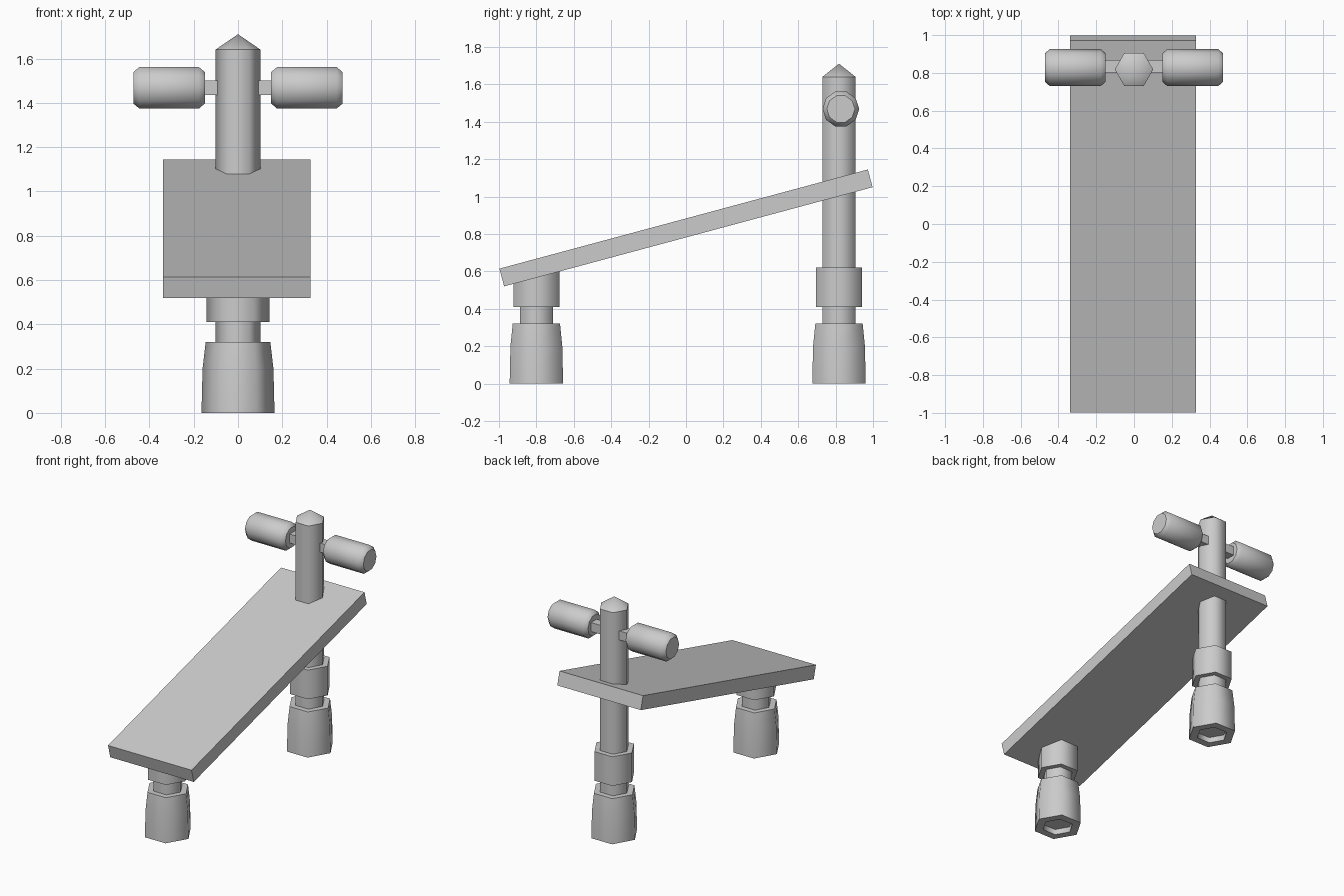
import bpy, bmesh, math
from mathutils import Matrix

cube = bpy.data.objects.get("Cube")
if cube:
    bpy.data.objects.remove(cube, do_unlink=True)

grey = bpy.data.materials.new("plain grey")
grey.use_nodes = True
colour = (0.6, 0.6, 0.6, 1)
grey.diffuse_color = colour
grey.node_tree.nodes["Principled BSDF"].inputs["Base Color"].default_value = colour


def finish(name, bm):
    bmesh.ops.recalc_face_normals(bm, faces=bm.faces[:])
    mesh = bpy.data.meshes.new(name)
    bm.to_mesh(mesh)
    bm.free()
    mesh.materials.append(grey)
    obj = bpy.data.objects.new(name, mesh)
    bpy.context.collection.objects.link(obj)
    return obj


def turned(name, profile, sides, place, soft=()):
    """Turn (radius, height) points about z; rings listed in soft stay smooth."""
    bm = bmesh.new()
    rings = []
    for r, z in profile:
        count = sides if r else 1
        angles = [2 * math.pi * i / sides for i in range(count)]
        rings.append([bm.verts.new((r * math.cos(a), r * math.sin(a), z)) for a in angles])
    for low, high in zip(rings, rings[1:]):
        for i in range(sides):
            j = (i + 1) % sides
            corners = [low[i % len(low)], low[j % len(low)], high[j % len(high)], high[i % len(high)]]
            bm.faces.new(list(dict.fromkeys(corners))).smooth = True
    for ring in (rings[0], rings[-1]):
        if len(ring) > 1:
            bm.faces.new(ring)
    for k, ring in enumerate(rings):
        if k not in soft and len(ring) > 1:
            for i in range(sides):
                bm.edges.get((ring[i], ring[(i + 1) % sides])).smooth = False
    bm.transform(place)
    return finish(name, bm)


def box(name, size, place):
    bm = bmesh.new()
    bmesh.ops.create_cube(bm, size=1, matrix=place @ Matrix.Diagonal((*size, 1)))
    return finish(name, bm)


# Hexagonal legs: hollow-bottomed foot, narrow neck and wider collar
foot = [(0.105, 0.04), (0.105, 0), (0.165, 0), (0.16, 0.2), (0.146, 0.32), (0.09, 0.32)]
for end, y in (("front", -0.8), ("back", 0.818)):
    place = Matrix.Translation((0, y, 0))
    turned(end + "_foot", foot, 6, place, soft=(3,))
    turned(end + "_neck", [(0.102, 0.3), (0.102, 0.43)], 6, place)
    turned(end + "_collar", [(0.142, 0.41), (0.142, 0.62)], 6, place)

# Tall pointed post rising through the board
turned("back_post", [(0.102, 0.6), (0.102, 1.64), (0, 1.71)], 6, Matrix.Translation((0, 0.818, 0)))

# Sloping board
box("sloping_board", (0.666, 2.04, 0.098),
    Matrix.Translation((-0.005, 0, 0.832)) @ Matrix.Rotation(math.radians(15.06), 4, "X"))

# Crossbar with a rounded roller on each side
box("crossbar", (0.5, 0.064, 0.065), Matrix.Translation((0, 0.835, 1.468)))
roller = [(0.075, 0.15), (0.098, 0.176), (0.098, 0.446), (0.075, 0.472)]
for side, sign in (("left", 1), ("right", -1)):
    turned(side + "_roller", roller, 10,
           Matrix.Translation((0, 0.828, 1.468)) @ Matrix.Rotation(sign * math.pi / 2, 4, "Y")
           @ Matrix.Rotation(math.pi / 2, 4, "Z"), soft=(1, 2))
